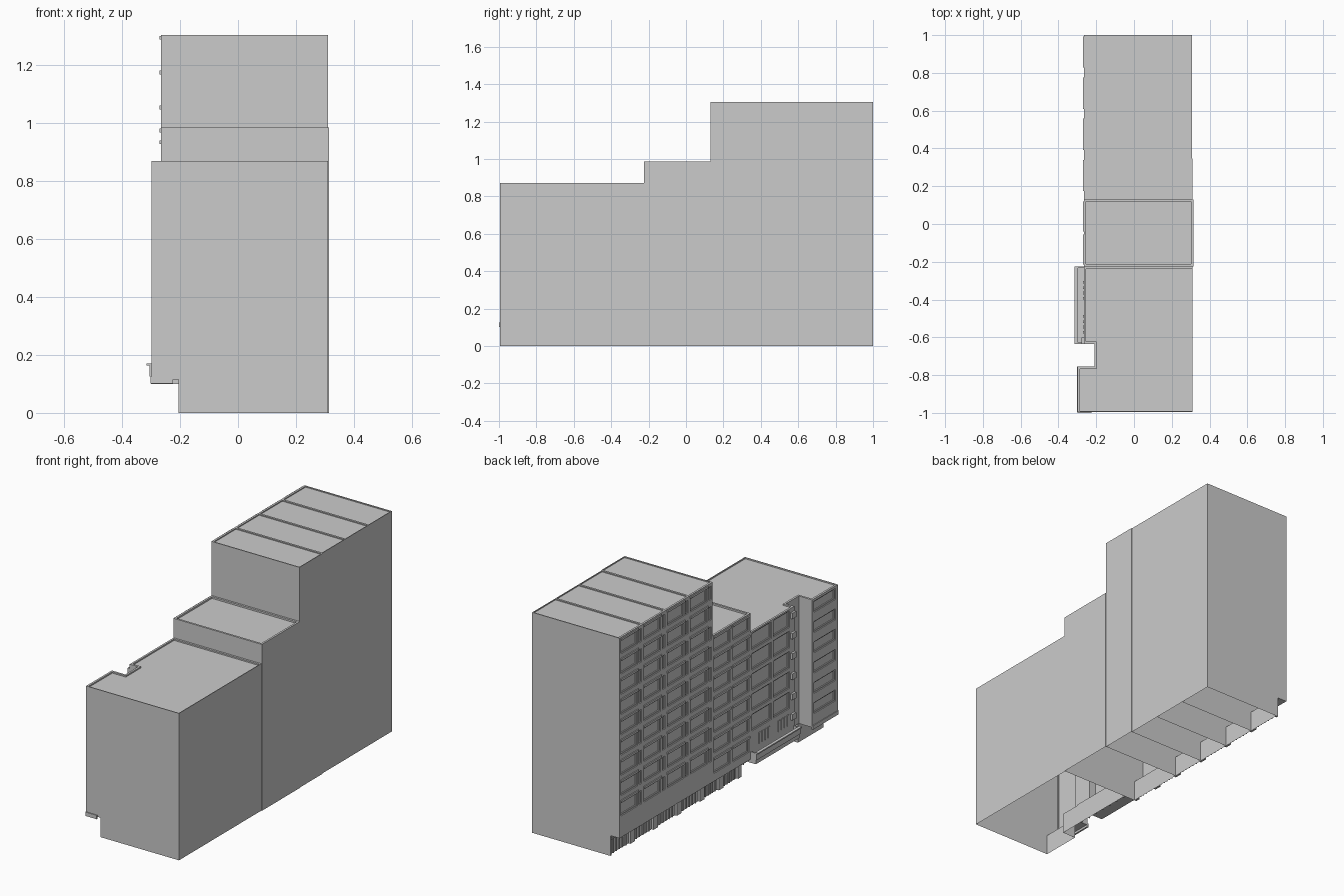
import bpy, bmesh
from mathutils import Matrix

if "Cube" in bpy.data.objects:
    bpy.data.objects.remove(bpy.data.objects["Cube"])


def make(name, bm):
    bmesh.ops.recalc_face_normals(bm, faces=bm.faces)
    me = bpy.data.meshes.new(name)
    bm.to_mesh(me)
    bm.free()
    ob = bpy.data.objects.new(name, me)
    bpy.context.collection.objects.link(ob)
    return ob


def boxes(name, items):
    """One object from boxes given as (x0, x1, y0, y1, z0, z1)."""
    bm = bmesh.new()
    for x0, x1, y0, y1, z0, z1 in items:
        m = Matrix.Translation(((x0 + x1) / 2, (y0 + y1) / 2, (z0 + z1) / 2))
        m = m @ Matrix.Diagonal((x1 - x0, y1 - y0, z1 - z0, 1))
        bmesh.ops.create_cube(bm, size=1, matrix=m)
    return make(name, bm)


def shell(name, outline, offset, no_top=False):
    """Extrude a 3D outline, then open the underside (and the top if asked)."""
    bm = bmesh.new()
    f = bm.faces.new([bm.verts.new(p) for p in outline])
    r = bmesh.ops.extrude_face_region(bm, geom=[f])
    bmesh.ops.translate(bm, vec=offset,
                        verts=[v for v in r["geom"] if isinstance(v, bmesh.types.BMVert)])
    bmesh.ops.recalc_face_normals(bm, faces=bm.faces)
    low = min(v.co.z for v in bm.verts)
    drop = [f for f in bm.faces if all(abs(v.co.z - low) < 1e-5 for v in f.verts)
            or (no_top and f.normal.z > 0.9)]
    bmesh.ops.delete(bm, geom=drop, context="FACES")
    me = bpy.data.meshes.new(name)
    bm.to_mesh(me)
    bm.free()
    ob = bpy.data.objects.new(name, me)
    bpy.context.collection.objects.link(ob)


T = 0.012       # facade layer thickness
SOFFIT = 0.12   # underside of the overhang
W = -0.265      # main west wall line
G = -0.192      # ground floor west wall
BAYS = [0.13 + i * 0.2175 for i in range(5)]


def bay(name, east, y0, y1, top):
    """Bay with an overhanging upper part and open underside."""
    section = [(east, 0), (east, top), (W + T, top), (W + T, SOFFIT), (G, SOFFIT), (G, 0)]
    shell(name, [(x, y0, z) for x, z in section], (0, y1 - y0, 0))


def facade(name, x, y0, y1, top, rows, pitch, openings, sill=0.03, head=0.1,
           ledge=True, bottom=SOFFIT):
    """West wall layer: spandrel bands, piers, window frames and ledges."""
    wall, frame, ledges = [], [], []
    edges = [y0] + [v for o in openings for v in o] + [y1]
    upper = top
    for k in range(rows):
        z = top - (k + 1) * pitch
        a, b = z + sill, z + head
        wall.append((x, x + T, y0, y1, b, upper))
        for i in range(0, len(edges), 2):
            wall.append((x, x + T, edges[i], edges[i + 1], a, b))
        for p, q in openings:
            t, d = 0.007, (x + 0.006, x + T)
            frame += [(*d, p, q, a, a + t), (*d, p, q, b - t, b),
                      (*d, p, p + t, a + t, b - t), (*d, q - t, q, a + t, b - t)]
            if q - p > 0.05 and ledge:
                ledges.append((x - 0.006, x, p - 0.005, q + 0.005, b + 0.003, b + 0.016))
        upper = a
    wall.append((x, x + T, y0, y1, bottom, upper))
    boxes(name + "_wall", wall)
    boxes(name + "_window_frames", frame)
    if ledges:
        boxes(name + "_ledges", ledges)


# Low block: stepped footprint with a notch, ground floor set back
E, F = 0.31, -0.995
shell("low_block_upper", [(x, y, SOFFIT) for x, y in [
    (-0.298 + T, F), (E, F), (E, -0.225), (W + T, -0.225), (W + T, -0.635),
    (-0.21, -0.635), (-0.21, -0.755), (-0.298 + T, -0.755)]], (0, 0, 0.742))
shell("low_block_ground", [(x, y, 0) for x, y in [
    (-0.205, F), (E, F), (E, -0.225), (-0.12, -0.225), (-0.12, -0.755), (-0.205, -0.755)]],
    (0, 0, SOFFIT), no_top=True)
boxes("low_block_soffits", [(-0.298, -0.205, F, -0.755, 0.115, SOFFIT),
                            (-0.21, -0.12, -0.755, -0.635, 0.115, SOFFIT)])
boxes("low_block_parapet", [
    (-0.298, -0.286, F, -0.755, 0.86, 0.87), (-0.298, -0.21, -0.767, -0.755, 0.86, 0.87),
    (-0.21, -0.198, -0.767, -0.623, 0.86, 0.87), (W, -0.21, -0.635, -0.623, 0.86, 0.87),
    (W, W + T, -0.635, -0.225, 0.86, 0.87), (W, E, -0.237, -0.225, 0.86, 0.87),
    (-0.298, E, F, F + 0.004, 0.86, 0.87), (E - 0.004, E, F, -0.225, 0.86, 0.87)])
boxes("end_bay_corner", [(-0.298, -0.28, F, F + 0.005, SOFFIT, 0.87)])

# Middle block with a sunken roof
bay("middle_block", 0.314, -0.225, 0.13, 0.975)
boxes("middle_block_parapet", [
    (W, W + T, -0.225, 0.13, 0.97, 0.985), (0.302, 0.314, -0.225, 0.13, 0.97, 0.985),
    (W + T, 0.302, -0.225, -0.213, 0.97, 0.985), (W + T, 0.302, 0.118, 0.13, 0.97, 0.985)])

# Tall block: four bays divided by roof upstands
upstands = []
for i, (a, b) in enumerate(zip(BAYS, BAYS[1:])):
    e = 0.311 if i == 0 else 0.307
    bay("tall_block_bay", e, a, b, 1.299)
    upstands += [(W + T, e, a, a + 0.006, 1.295, 1.305),
                 (W + T, e, b - 0.006, b, 1.295, 1.305),
                 (e - 0.004, e, a + 0.006, b - 0.006, 1.295, 1.305),
                 (W, W + T, a, b, 1.295, 1.305)]
boxes("tall_block_parapet", upstands)

# Window walls
tall_open = []
for a in BAYS[:4]:
    tall_open += [(a + 0.01, a + 0.034), (a + 0.05, a + 0.205)]
facade("tall_block", W, 0.13, 1.0, 1.305, 9, 0.12, tall_open, sill=0.022)
facade("middle_block", W, -0.225, 0.13, 0.985, 7, 0.12,
       [(-0.21, -0.06), (-0.035, 0.115)], sill=0.022)
facade("low_block", W, -0.635, -0.225, 0.87, 5, 0.12,
       [(-0.59, -0.44), (-0.42, -0.24)], sill=0.012, head=0.11, ledge=False)
facade("end_bay", -0.298, F, -0.755, 0.87, 6, 0.12,
       [(-0.975, -0.77)], sill=0.04, head=0.105, ledge=False)

# Slit grilles above the entrance canopy
boxes("slit_grilles", [(W - 0.004, W, y + i * 0.028, y + i * 0.028 + 0.014, 0.185, 0.25)
                       for y in (-0.58, -0.4) for i in range(4)])

# Small balconies at the notch corner
boxes("notch_balconies", [(-0.278, W, -0.635, -0.6, 0.81 - k * 0.12, 0.845 - k * 0.12)
                          for k in range(6)])

# Entrance canopy with upturned edge
boxes("entrance_canopy", [
    (-0.3, -0.12, -0.635, -0.225, 0.1, 0.125), (-0.305, -0.297, -0.635, -0.225, 0.125, 0.165),
    (-0.315, -0.297, -0.635, -0.225, 0.163, 0.17),
    (-0.297, W, -0.635, -0.627, 0.125, 0.165), (-0.297, W, -0.233, -0.225, 0.125, 0.165)])

# Fascia under the end bay
boxes("end_bay_fascia", [(-0.3, -0.225, -1.0, F, 0.102, 0.125),
                         (-0.302, -0.292, F, -0.755, 0.102, 0.125)])

# Ground floor: party walls, slim piers, rails and mullions
piers, glazing = [], []
for a, b in [(-0.225, -0.045), (-0.045, 0.13)] + list(zip(BAYS, BAYS[1:])):
    piers += [(-0.205, G, a, a + 0.03, 0, SOFFIT), (-0.205, G, b - 0.012, b, 0, SOFFIT)]
    for k in range(1, 6):
        y = a + 0.03 + (b - a - 0.042) * k / 6
        glazing.append((G - 0.005, G, y - 0.002, y + 0.002, 0, SOFFIT))
    glazing.append((G - 0.005, G, a + 0.03, b - 0.012, 0.085, 0.09))
boxes("ground_piers", piers)
boxes("ground_glazing_bars", glazing)

# Entrance doors
boxes("entrance_doors", [(-0.128, -0.12, y, y + 0.006, 0, 0.1)
                         for y in [-0.6 + i * 0.06 for i in range(7)]]
      + [(-0.128, -0.12, -0.6, -0.234, 0.08, 0.086)])
